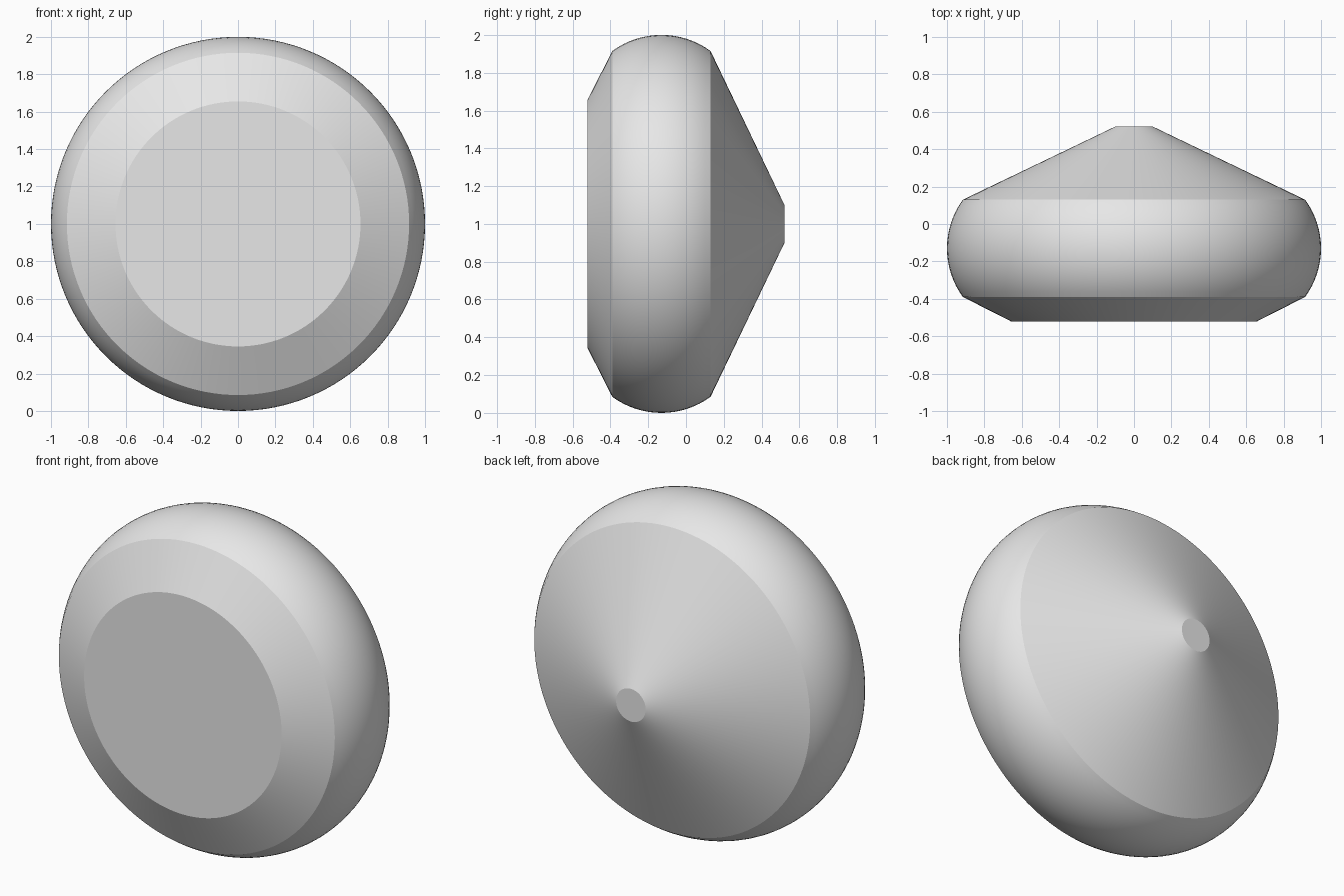
import bpy
import bmesh
from math import sin, cos, asin, pi, radians

if "Cube" in bpy.data.objects:
    bpy.data.objects.remove(bpy.data.objects["Cube"], do_unlink=True)

SEGMENTS = 128
ARC_STEPS = 16

# Single plain grey
grey = bpy.data.materials.new("plain_grey")
grey.use_nodes = True
grey.diffuse_color = (0.8, 0.8, 0.8, 1)
grey.node_tree.nodes["Principled BSDF"].inputs["Base Color"].default_value = (0.8, 0.8, 0.8, 1)

# Profile as (radius, y): front bevel, bulging rim, rear cone
bulge, rim_y = 0.44, -0.13
half = asin(0.26 / bulge)
profile = [(0.655, -0.522)]
for i in range(ARC_STEPS + 1):
    a = -half + 2 * half * i / ARC_STEPS
    profile.append((1 - bulge + bulge * cos(a), rim_y + bulge * sin(a)))
profile.append((0.098, 0.522))

# Revolve the profile around the front-to-back axis
bm = bmesh.new()
rings = []
for r, y in profile:
    rings.append([bm.verts.new((r * cos(2 * pi * k / SEGMENTS), y,
                                1 + r * sin(2 * pi * k / SEGMENTS)))
                  for k in range(SEGMENTS)])
for a, b in zip(rings, rings[1:]):
    for k in range(SEGMENTS):
        n = (k + 1) % SEGMENTS
        bm.faces.new((a[k], a[n], b[n], b[k]))

# Flat front disc and small flat rear tip
bm.faces.new(rings[0])
bm.faces.new(rings[-1])
bmesh.ops.recalc_face_normals(bm, faces=bm.faces)

mesh = bpy.data.meshes.new("rounded_disc")
bm.to_mesh(mesh)
bm.free()
mesh.materials.append(grey)
disc = bpy.data.objects.new("rounded_disc", mesh)
bpy.context.collection.objects.link(disc)

# Smooth curves with crisp edges between the sections
bpy.ops.object.select_all(action="DESELECT")
disc.select_set(True)
bpy.context.view_layer.objects.active = disc
bpy.ops.object.shade_smooth_by_angle(angle=radians(8))
